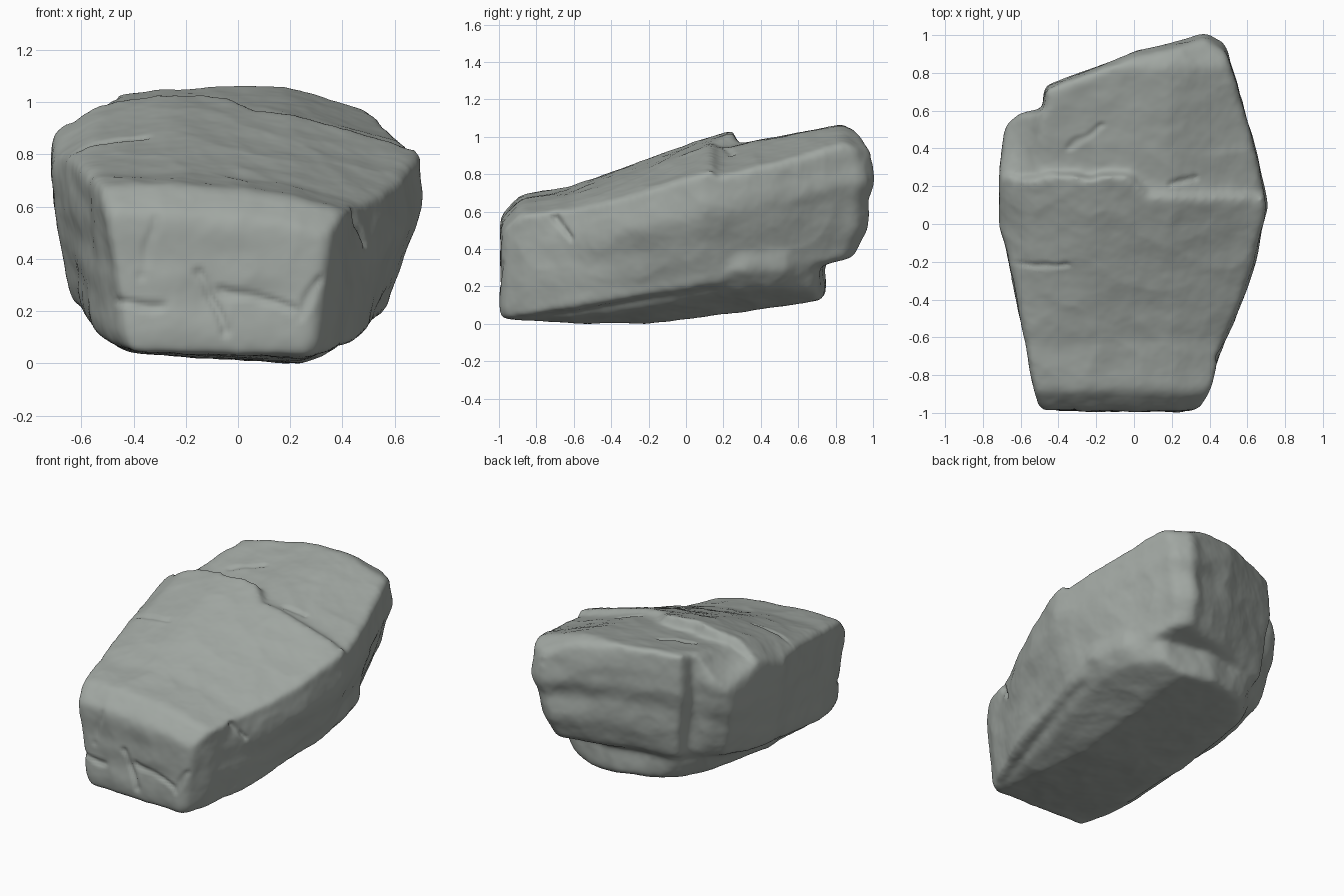
import bpy, bmesh
from mathutils import Vector, noise

cube = bpy.data.objects.get("Cube")
if cube:
    bpy.data.objects.remove(cube, do_unlink=True)

stone = bpy.data.materials.new("grey stone")
stone.use_nodes = True
GREY = (0.36, 0.39, 0.365, 1)
stone.diffuse_color = GREY
bsdf = stone.node_tree.nodes["Principled BSDF"]
bsdf.inputs["Base Color"].default_value = GREY
bsdf.inputs["Roughness"].default_value = 0.9


def over(a, limit=0.0):
    return max(0.0, a - limit)


def apply(obj, kind, **settings):
    bpy.context.view_layer.objects.active = obj
    mod = obj.modifiers.new(kind, kind)
    for key, value in settings.items():
        setattr(mod, key, value)
    bpy.ops.object.modifier_apply(modifier=mod.name)


def block(name, outline, shape):
    """Dense unit-high prism of a plan outline, reshaped by a rule (x, y, t)."""
    bm = bmesh.new()
    face = bm.faces.new([bm.verts.new((x, y, 0)) for x, y in outline])
    top = bmesh.ops.extrude_face_region(bm, geom=[face])["geom"]
    for v in top:
        if isinstance(v, bmesh.types.BMVert):
            v.co.z = 1
    bmesh.ops.recalc_face_normals(bm, faces=bm.faces)
    mesh = bpy.data.meshes.new(name)
    bm.to_mesh(mesh)
    bm.free()
    obj = bpy.data.objects.new(name, mesh)
    bpy.context.collection.objects.link(obj)
    apply(obj, "REMESH", mode="VOXEL", voxel_size=0.022)
    for v in obj.data.vertices:
        v.co = shape(v.co.x, v.co.y, min(1, max(0, v.co.z)))
    return obj


# Upper slab: sloping front sheet broken off at a ledge, flatter rear sheet
def slab_top(x, y):
    ledge = 0.25 - 0.8 * min(0.12, over(x, -0.02))
    ledge += 0.04 * noise.noise(Vector((x * 4, 0, 1)))
    if y < ledge:
        z = 0.72 + 0.36 * over(y, -0.62)
        z -= 0.15 * over(-y, 0.62) + 0.9 * over(-y, 0.88)
        z -= 0.12 * over(x, -0.2) + 0.15 * over(x, 0.2)
        fall = 0.15 * over(-x, 0.25) + 0.55 * over(-x, 0.55)
        return z - fall * min(1, 1.5 * over(y, -0.7))
    z = 0.95 + 0.19 * (y - 0.3) - 0.6 * over(y, 0.86)
    z -= 0.3 * over(x, 0.18) + 0.4 * over(-x, 0.47)
    return z - 3 * over(-x, 0.5) * over(y, 0.3)


def slab_shape(x, y, t):
    low = 0.03 + 0.17 * (y + 0.95) - 0.03 * x
    inset = over(0.65, t)
    side = 0.32 if x > 0 else 0.18
    narrow = 1 - inset * side * min(1, over(y + 0.9) * 1.4)
    rear = min(1, over(y, 0.5) / 0.4)
    undercut = 0.3 * over(0.25, t) + 0.03 * min(1, 8 * over(0.65, t))
    back = 1 - rear * (undercut + 0.15 * over(t, 0.8))
    back -= min(0.12, 0.8 * over(-x, 0.47)) * (1 - t) * min(1, 3 * over(y, 0.2))
    x += 0.6 * over(-y, 0.65) * (t - 0.6) * (x + 0.05)
    return x * narrow, y * back, low + (slab_top(x, y) - low) * t


slab = block("upper_slab", [
    (-0.47, -0.985), (0.32, -0.985), (0.4, -0.85), (0.44, -0.7), (0.55, -0.45),
    (0.64, -0.2), (0.705, 0.1), (0.64, 0.4), (0.55, 0.7), (0.485, 0.93),
    (0.38, 1.01), (0.28, 0.97), (0, 0.91), (-0.2, 0.83), (-0.475, 0.72),
    (-0.47, 0.6), (-0.6, 0.59), (-0.68, 0.52), (-0.705, 0.3), (-0.708, 0),
    (-0.62, -0.4), (-0.53, -0.8)], slab_shape)


# Narrower bed under the slab, set back from the rear overhang
def bed_shape(x, y, t):
    low = 0.013 - 0.06 * x + 0.13 * over(y, -0.2) + 0.05 * over(-y, 0.6)
    low += 0.4 * over(x, 0.25) + 0.3 * over(-x, 0.42)
    width = 0.86 + 0.14 * min(1, t * 2.2)
    width += (1 - width) * min(1, over(-y, 0.3) * 2)
    return x * width, y, low + (0.4 - low) * t


bed = block("lower_bed", [
    (-0.43, -0.96), (0.24, -0.97), (0.35, -0.65), (0.53, -0.1), (0.58, 0.3),
    (0.52, 0.53), (0.38, 0.7), (0, 0.74), (-0.34, 0.67), (-0.56, 0.4),
    (-0.59, -0.1), (-0.53, -0.5)], bed_shape)

# Fuse both layers into one weathered boulder
bpy.ops.object.select_all(action="DESELECT")
bed.select_set(True)
slab.select_set(True)
bpy.context.view_layer.objects.active = slab
bpy.ops.object.join()
rock = bpy.context.view_layer.objects.active
rock.name = "boulder"
apply(rock, "REMESH", mode="VOXEL", voxel_size=0.014)
apply(rock, "SMOOTH", factor=0.5, iterations=30)

# Thin cracks: start, end, depth
cracks = [
    ((-0.14, -1, 0.34), (-0.06, -1, 0.13), 0.02),
    ((-0.05, -1, 0.27), (0.22, -1, 0.2), 0.018),
    ((0.24, -1, 0.18), (0.3, -1, 0.32), 0.015),
    ((-0.45, -1, 0.22), (-0.3, -1, 0.22), 0.02),
    ((-0.32, -1, 0.55), (-0.36, -1, 0.35), 0.01),
    ((-0.66, -0.22, 0.86), (-0.36, -0.21, 0.86), 0.012),
    ((0.44, -0.7, 0.57), (0.47, -0.6, 0.45), 0.03),
    ((0.2, 0.21, 0.95), (0.32, 0.24, 0.92), 0.015),
    ((-0.34, 0.41, 1), (-0.17, 0.52, 1), 0.014),
]
cracks = [(Vector(a), Vector(b), d) for a, b, d in cracks]


def crack_depth(p):
    depth = 0
    wobble = noise.noise_vector(p * 9) * 0.03
    for a, b, deep in cracks:
        line = b - a
        f = min(1, max(0, (p - a).dot(line) / line.length_squared))
        gap = p + wobble - a - line * f
        if abs(a.y + 1) < 0.01:
            gap.y *= 0.2
        elif a.z > 0.8:
            gap.z *= 0.2
        depth = max(depth, deep * over(1, gap.length / 0.026))
    return depth


# Soft relief, with bedding layers stretched along the sides
normals = [v.normal.copy() for v in rock.data.vertices]
for v, n in zip(rock.data.vertices, normals):
    p = v.co.copy()
    side = 1 - abs(n.z)
    broad = noise.noise(p * 2.6)
    chips = abs(noise.noise(p * 4 + Vector((3, 1, 7))))
    tilted = p.z - 0.2 * p.y
    layers = noise.noise(Vector((p.x * 2, p.y * 2, tilted * 8)))
    ripples = noise.noise(Vector((p.x * 2, p.y * 8, 4)))
    fine = noise.fractal(p * 11, 1, 2, 3)
    relief = 0.007 + 0.006 * broad - 0.012 * chips + 0.0025 * fine
    relief += 0.01 * layers * side + 0.004 * ripples * over(n.z)
    v.co += n * (relief - crack_depth(p))
apply(rock, "SMOOTH", factor=0.4, iterations=1)

# Stand the boulder on the ground
ground = min(v.co.z for v in rock.data.vertices)
for v in rock.data.vertices:
    v.co.z -= ground

rock.data.materials.clear()
rock.data.materials.append(stone)
for poly in rock.data.polygons:
    poly.material_index = 0
    poly.use_smooth = True
